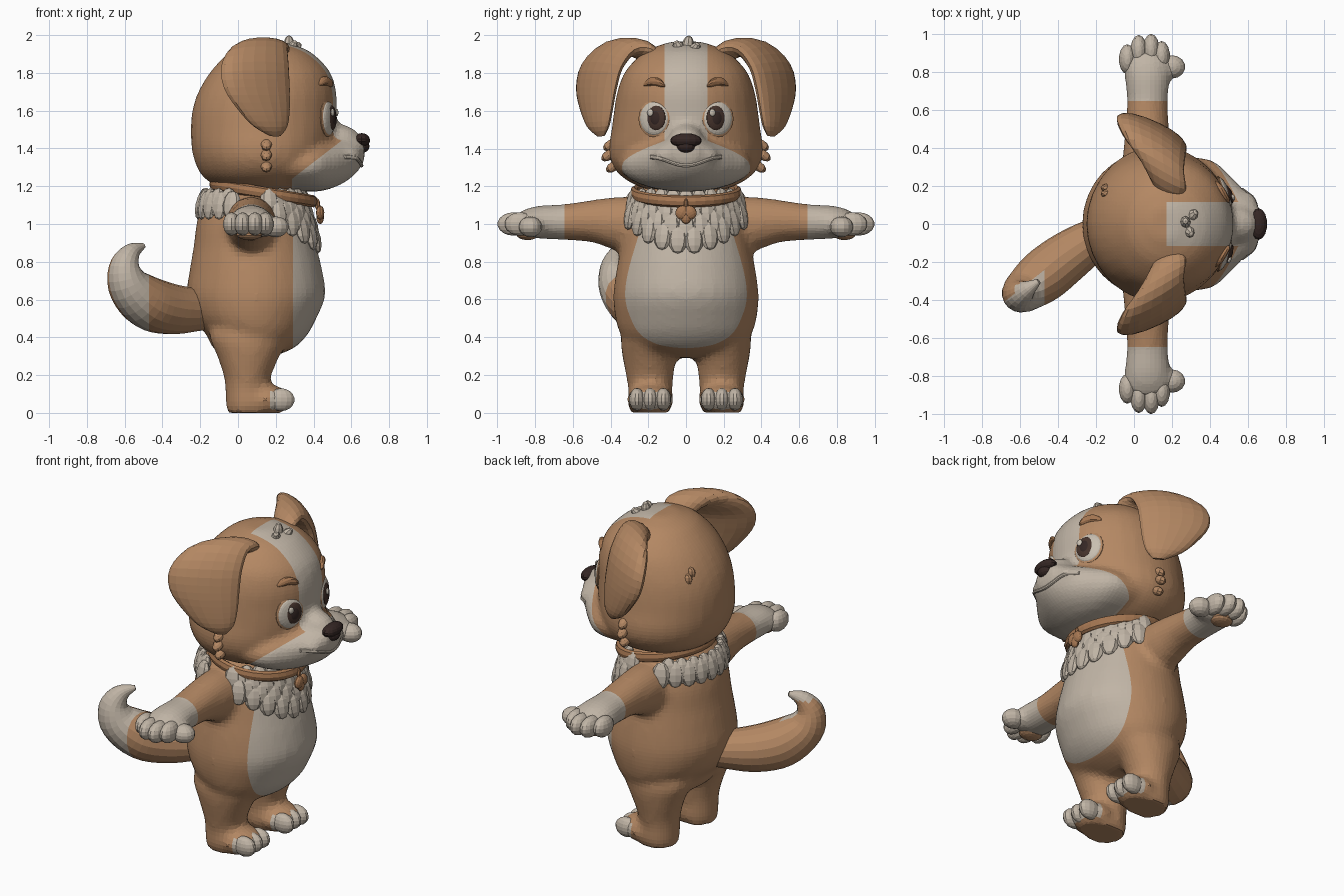
import bpy, bmesh, math
from mathutils import Vector, Matrix
from mathutils.bvhtree import BVHTree

if "Cube" in bpy.data.objects:
    bpy.data.objects.remove(bpy.data.objects["Cube"])


def material(name, r, g, b):
    m = bpy.data.materials.new(name)
    m.diffuse_color = (r, g, b, 1)
    m.use_nodes = True
    m.node_tree.nodes["Principled BSDF"].inputs["Base Color"].default_value = m.diffuse_color
    return m


TAN = material("tan_fur", 0.455, 0.245, 0.125)
CREAM = material("cream_fur", 0.53, 0.46, 0.38)
DARK = material("dark_nose", 0.035, 0.02, 0.018)
IRIS = material("brown_eye", 0.06, 0.033, 0.025)
LEATHER = material("collar_brown", 0.38, 0.185, 0.085)
WHITE = material("eye_white", 0.58, 0.52, 0.44)


def spline(rows, k=4):
    """Catmull-Rom interpolation of parameter rows."""
    out = []
    for i in range(len(rows) - 1):
        a, b, c, d = (rows[max(0, min(len(rows) - 1, j))] for j in range(i - 1, i + 3))
        for s in range(k):
            t = s / k
            out.append([0.5 * (2 * q + (r - p) * t + (2 * p - 5 * q + 4 * r - w) * t * t
                        + (3 * q - p - 3 * r + w) * t ** 3) for p, q, r, w in zip(a, b, c, d)])
    return out + [list(rows[-1])]


def ring(c, u, v, n=24):
    c, u, v = Vector(c), Vector(u), Vector(v)
    return [c + u * math.cos(2 * math.pi * i / n) + v * math.sin(2 * math.pi * i / n) for i in range(n)]


def loft(bm, rings, closed=False):
    vs = [[bm.verts.new(p) for p in r] for r in rings]
    n = len(vs[0])
    for a, b in zip(vs, vs[1:] + ([vs[0]] if closed else [])):
        for i in range(n):
            bm.faces.new((a[i], a[(i + 1) % n], b[(i + 1) % n], b[i]))
    if not closed:
        bm.faces.new(vs[0])
        bm.faces.new(vs[-1])


def ball(bm, loc, rad, rot=None, n=14):
    m = Matrix.Translation(loc) @ (rot or Matrix()) @ Matrix.Diagonal((*rad, 1))
    bmesh.ops.create_uvsphere(bm, u_segments=n, v_segments=max(6, n * 2 // 3), radius=1, matrix=m)


def finish(bm, name, mat):
    bmesh.ops.recalc_face_normals(bm, faces=bm.faces)
    me = bpy.data.meshes.new(name)
    bm.to_mesh(me)
    bm.free()
    ob = bpy.data.objects.new(name, me)
    bpy.context.collection.objects.link(ob)
    me.materials.append(mat)
    return ob


def fuse(ob, voxel):
    """Blend overlapping volumes into one skin."""
    r = ob.modifiers.new("blend", 'REMESH')
    r.mode, r.voxel_size = 'VOXEL', voxel
    s = ob.modifiers.new("relax", 'SMOOTH')
    s.factor, s.iterations = 0.5, 4
    me = bpy.data.meshes.new_from_object(ob.evaluated_get(bpy.context.evaluated_depsgraph_get()))
    ob.modifiers.clear()
    ob.data = me
    me.name = ob.name


def paint(ob, planes, rule):
    """Cut clean colour borders, then colour faces cream by rule."""
    ob.data.materials.clear()
    ob.data.materials.append(TAN)
    ob.data.materials.append(CREAM)
    bm = bmesh.new()
    bm.from_mesh(ob.data)
    for co, no in planes:
        bmesh.ops.bisect_plane(bm, geom=bm.verts[:] + bm.edges[:] + bm.faces[:],
                               dist=1e-4, plane_co=co, plane_no=no)
    for v in bm.verts:
        v.co.z = max(v.co.z, 0)
    for f in bm.faces:
        f.smooth = False
        f.material_index = int(rule(f.calc_center_median()))
    bm.to_mesh(ob.data)
    bm.free()


def tree(ob):
    return BVHTree.FromPolygons([v.co for v in ob.data.vertices], [p.vertices for p in ob.data.polygons])


# torso with legs, feet and arms (z, centre x, radius x, radius y)
bm = bmesh.new()
body = [(.29, .06, .10, .16), (.34, .08, .21, .29), (.41, .10, .265, .345), (.5, .09, .325, .375),
        (.62, .095, .367, .385), (.75, .095, .352, .37), (.88, .09, .325, .345), (1.0, .08, .30, .325),
        (1.1, .08, .27, .29), (1.18, .10, .23, .24), (1.24, .12, .19, .19)]
loft(bm, [ring((x, 0, z), (a, 0, 0), (0, b, 0), 32) for z, x, a, b in spline(body)])
leg = [(0, .06, .12, .19, .11), (.05, .055, .12, .19, .12), (.13, .05, .118, .19, .118),
       (.2, .05, .127, .192, .127), (.3, .055, .165, .195, .143), (.4, .06, .21, .19, .155), (.5, .06, .19, .17, .14)]
arm = [(.2, 1.0, .14, .14), (.35, 1.0, .13, .145), (.5, 1.015, .115, .112), (.65, 1.01, .108, .095),
       (.78, 1.01, .12, .088), (.86, 1.005, .115, .07), (.91, 1.005, .06, .04)]
for s in (1, -1):
    loft(bm, [ring((x, s * y, z), (a, 0, 0), (0, b, 0)) for z, x, a, y, b in spline(leg)])
    ball(bm, (.14, s * .19, .068), (.145, .124, .085), n=20)
    loft(bm, [ring((.07, s * y, z), (a, 0, 0), (0, 0, b)) for y, z, a, b in spline(arm)])
    ball(bm, (.13, s * .81, .99), (.11, .07, .06), n=16)
torso = finish(bm, "torso", TAN)
fuse(torso, .024)
paint(torso, [((.29, 0, 0), (1, 0, 0)), ((.17, 0, 0), (1, 0, 0)),
              ((0, .645, 0), (0, 1, 0)), ((0, -.645, 0), (0, 1, 0))],
      lambda c: abs(c.y) > .645 or (c.x > .29 and c.z > .3) or (c.x > .17 and .02 < c.z < .115))

# fingers, thumbs, pads and toes
for s, side in ((1, "left"), (-1, "right")):
    bm = bmesh.new()
    for x, y, r in ((-.035, .865, .08), (.025, .908, .086), (.09, .913, .087), (.145, .88, .082)):
        ball(bm, (x, s * y, 1.0), (.045, r, .062))
    ball(bm, (.2, s * .825, .985), (.07, .062, .055))
    finish(bm, side + "_fingers", CREAM)
    bm = bmesh.new()
    ball(bm, (.06, s * .84, .945), (.07, .06, .03))
    finish(bm, side + "_paw_pad", TAN)
    bm = bmesh.new()
    for y in (.12, .19, .26):
        ball(bm, (.228, s * y, .07), (.073, .042, .06))
    finish(bm, side + "_toes", CREAM)

# head with muzzle
bm = bmesh.new()
skull = [(1.165, .14, .12, .12), (1.195, .14, .24, .24), (1.25, .13, .315, .34), (1.32, .13, .355, .395),
         (1.4, .13, .375, .41), (1.5, .135, .385, .395), (1.6, .14, .382, .382), (1.7, .155, .365, .365),
         (1.8, .17, .32, .328), (1.88, .172, .25, .26), (1.93, .168, .18, .19), (1.967, .16, .07, .08)]
loft(bm, [ring((x, 0, z), (a, 0, 0), (0, b, 0), 32) for z, x, a, b in spline(skull)])
muzzle = [(.22, 1.31, .36, .13), (.4, 1.315, .34, .145), (.5, 1.325, .26, .135), (.58, 1.345, .175, .115),
          (.64, 1.37, .11, .085), (.67, 1.39, .06, .05)]
loft(bm, [ring((x, 0, z), (0, a, 0), (0, 0, b)) for x, z, a, b in spline(muzzle)])
ball(bm, (.52, 0, 1.44), (.135, .10, .09))
for s in (1, -1):
    ball(bm, (.57, s * .08, 1.365), (.085, .10, .055))
head = finish(bm, "head", TAN)
fuse(head, .022)
cheek_point, cheek_normal = Vector((.3, 0, 1.25)), Vector((.77, 0, -1))
paint(head, [((0, .115, 0), (0, 1, 0)), ((0, -.115, 0), (0, 1, 0)), ((.17, 0, 0), (1, 0, 0)),
             ((.285, 0, 0), (1, 0, 0)), (cheek_point, cheek_normal)],
      lambda c: (c.x > .285 and (c - cheek_point).dot(cheek_normal) > 0)
      or (abs(c.y) < .115 and c.x > .17 and c.z > 1.4))
head_tree = tree(head)


def face_point(y, z):
    return head_tree.ray_cast(Vector((2, y, z)), Vector((-1, 0, 0)))[0]


# nose and smiling lip
bm = bmesh.new()
ball(bm, (.655, 0, 1.443), (.045, .084, .038))
ball(bm, (.655, 0, 1.412), (.042, .05, .036))
finish(bm, "nose", DARK)
bm = bmesh.new()
path = [face_point(y / 100, 1.31 + .045 * math.sin(y / 19 * math.pi / 2) ** 2) for y in range(-19, 20, 2)]
loft(bm, [ring(p, (.01, 0, 0), (0, 0, .011), 8) for p in path])
finish(bm, "lower_lip", CREAM)

# eyes, brows, cheek tufts
for s, side in ((1, "left"), (-1, "right")):
    n = Vector((.92, s * .38, .03)).normalized()
    rot = n.to_track_quat('Z', 'Y').to_matrix().to_4x4()
    p = face_point(s * .17, 1.56) - n * .004
    pupil = p + n * .014 + Vector((.006, -s * .015, .002))
    for part, mat, loc, rad in (("eyelid", TAN, p - n * .004, (.092, .101, .017)),
                                ("eye_white", WHITE, p, (.082, .09, .024)),
                                ("iris", IRIS, pupil, (.054, .066, .017)),
                                ("pupil", DARK, pupil + n * .006, (.034, .044, .014)),
                                ("eye_glint", WHITE, pupil + n * .016 + Vector((s * .01, -.025, .028)), (.017, .02, .009))):
        bm = bmesh.new()
        ball(bm, loc, rad, rot, 20)
        finish(bm, side + "_" + part, mat)
    # brow as a bent capsule
    bm = bmesh.new()
    brow = [(.112, 1.732, .006), (.13, 1.745, .02), (.165, 1.757, .024), (.2, 1.752, .021), (.225, 1.738, .006)]
    loft(bm, [ring(face_point(s * y, z), (r, 0, 0), (0, 0, r), 10) for y, z, r in spline(brow, 3)])
    finish(bm, side + "_brow", LEATHER)
    bm = bmesh.new()
    for z, y in ((1.42, .4), (1.365, .41), (1.305, .385)):
        ball(bm, (.15, s * y, z), (.03, .045, .026), Matrix.Rotation(-s * .6, 4, 'X'), 8)
    finish(bm, side + "_cheek_tuft", TAN)

    # folded ear: centre line, half width and half thickness
    ear = [(.18, .17, 1.87, .08, .05), (.16, .25, 1.93, .13, .05), (.11, .36, 1.925, .175, .055),
           (.09, .445, 1.835, .205, .058), (.10, .475, 1.72, .20, .055), (.135, .475, 1.61, .16, .048),
           (.17, .465, 1.52, .105, .038), (.195, .45, 1.468, .035, .015)]
    rows = spline(ear, 3)
    wide = Vector((.87, -.49 * s, 0))
    rings = []
    for i, (x, y, z, w, t) in enumerate(rows):
        a, b = rows[max(0, i - 1)], rows[min(len(rows) - 1, i + 1)]
        tangent = Vector((0, s * (b[1] - a[1]), b[2] - a[2]))
        rings.append(ring((x, s * y, z), wide * w, tangent.cross(wide).normalized() * t, 18))
    bm = bmesh.new()
    loft(bm, rings)
    finish(bm, side + "_ear", TAN)

# hair tufts on the crown and the back of the head
bm = bmesh.new()
for x, y, z, a in ((.27, .01, 1.945, .3), (.30, .04, 1.92, .9), (.285, -.035, 1.925, .7)):
    ball(bm, (x, y, z), (.028, .032, .055), Matrix.Rotation(a - .3, 4, 'Y') @ Matrix.Rotation(-y * 12, 4, 'X'), 8)
finish(bm, "crown_tuft", CREAM)
bm = bmesh.new()
for dy, dz in ((0, 0), (.03, -.03), (-.01, -.05)):
    ball(bm, (-.145, .16 + dy, 1.72 + dz), (.03, .022, .035), n=8)
finish(bm, "back_tuft", TAN)

# collar and heart tag
bm = bmesh.new()
rings = []
for i in range(36):
    a = i * math.pi / 18
    d = Vector((math.cos(a), math.sin(a), 0))
    rings.append(ring((.135 + .265 * d.x, .275 * d.y, 1.165 - .045 * d.x), d * .022, (0, 0, .032), 8))
loft(bm, rings, True)
finish(bm, "collar", LEATHER)
bm = bmesh.new()
for s in (1, -1):
    ball(bm, (.435, s * .02, 1.06), (.022, .036, .038), Matrix.Rotation(s * .5, 4, 'X'), 12)
ball(bm, (.435, 0, 1.035), (.02, .027, .035), n=12)
ball(bm, (.42, 0, 1.105), (.015, .012, .03), n=8)
finish(bm, "collar_tag", LEATHER)

# neck ruff: overlapping tufts laid on the torso, longest at the chest
bm = bmesh.new()
torso_tree = tree(torso)
for layer in range(4):
    for i in range(24):
        a = (i + .5 * (layer % 2)) * math.pi / 12
        d = Vector((math.cos(a), math.sin(a), 0))
        z = 1.115 - layer * (.016 + .05 * max(0, d.x) ** 2)
        if layer > 1 and d.x < .3:
            continue
        hit = torso_tree.ray_cast(Vector((.09, 0, z)) + d * 2, -d)[0]
        if hit and abs(hit.y) < .335:
            ball(bm, hit + d * .01, (.03, .052, .078),
                 Matrix.Rotation(a, 4, 'Z') @ Matrix.Rotation(-.2, 4, 'Y'), 8)
finish(bm, "neck_ruff", CREAM)

# curled tail: centre line and radius
bm = bmesh.new()
tail = [(-.1, -.02, .54, .09), (-.23, -.09, .545, .115), (-.36, -.18, .55, .135), (-.48, -.275, .585, .14),
        (-.575, -.35, .67, .115), (-.6, -.37, .77, .085), (-.565, -.345, .85, .05), (-.5, -.3, .885, .014)]
rows = spline(tail, 4)
side = Vector((.62, -.78, 0))
rings = []
for i, r in enumerate(rows):
    t = Vector(rows[min(len(rows) - 1, i + 1)][:3]) - Vector(rows[max(0, i - 1)][:3])
    rings.append(ring(r[:3], side * r[3], t.cross(side).normalized() * r[3], 18))
loft(bm, rings)
tail_ob = finish(bm, "tail", TAN)
mid = Vector((-.5, -.29, .6)) - side * .02
paint(tail_ob, [(mid, side), ((-.47, 0, 0), (1, 0, 0))],
      lambda c: c.x < -.47 and ((c - mid).dot(side) > 0 or c.z > .86))
